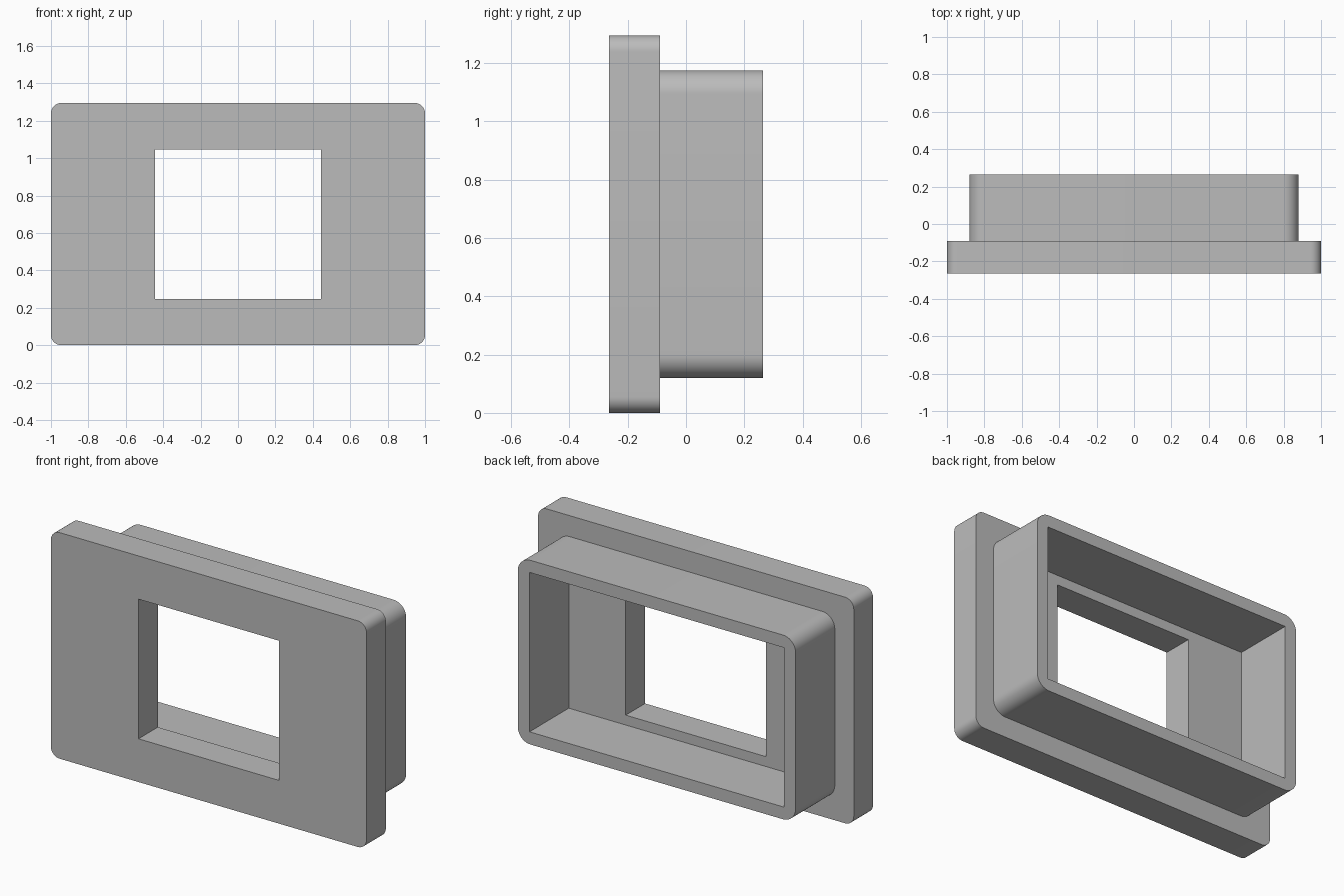
import bpy, bmesh
from math import cos, sin, pi, radians

cube = bpy.data.objects.get("Cube")
if cube:
    bpy.data.objects.remove(cube, do_unlink=True)

MID_Z = 0.6475
SEGMENTS = 12  # per rounded corner, even
CORNERS = ((1, 1), (-1, 1), (-1, -1), (1, -1))

grey = bpy.data.materials.new("plain grey")
grey.use_nodes = True
colour = (0.5, 0.5, 0.5, 1)
grey.diffuse_color = colour
grey.node_tree.nodes["Principled BSDF"].inputs["Base Color"].default_value = colour


def frame(name, half_x, half_z, radius, hole_x, hole_z, y_front, y_back):
    """Rounded rectangular slab with a sharp-cornered rectangular hole."""
    bm = bmesh.new()
    half = SEGMENTS // 2
    layers = []
    for y in (y_front, y_back):
        arcs, hole = [], []
        for i, (sx, sz) in enumerate(CORNERS):
            cx, cz = sx * (half_x - radius), sz * (half_z - radius)
            angles = [pi / 2 * (i + k / SEGMENTS) for k in range(SEGMENTS + 1)]
            arcs.append([bm.verts.new((cx + radius * cos(a), y, MID_Z + cz + radius * sin(a)))
                         for a in angles])
            hole.append(bm.verts.new((sx * hole_x, y, MID_Z + sz * hole_z)))
        layers.append((arcs, hole))
        # Flat face, split into one piece per side
        for i in range(4):
            j = (i + 1) % 4
            bm.faces.new(arcs[i][half:] + arcs[j][:half + 1] + [hole[j], hole[i]])
    # Outer and inner walls
    loops = [(sum(arcs, []), hole) for arcs, hole in layers]
    for front, back in zip(*loops):
        for i in range(len(front)):
            j = (i + 1) % len(front)
            bm.faces.new((front[i], front[j], back[j], back[i]))
    bmesh.ops.recalc_face_normals(bm, faces=bm.faces)
    mesh = bpy.data.meshes.new(name)
    bm.to_mesh(mesh)
    bm.free()
    mesh.materials.append(grey)
    obj = bpy.data.objects.new(name, mesh)
    bpy.context.collection.objects.link(obj)
    bpy.ops.object.select_all(action='DESELECT')
    obj.select_set(True)
    bpy.context.view_layer.objects.active = obj
    bpy.ops.object.shade_smooth_by_angle(angle=radians(30))
    return obj


# Front plate with window, and the hollow sleeve behind it
frame("front_plate", 1.0, MID_Z, 0.055, 0.445, 0.4, -0.265, -0.09)
frame("rear_sleeve", 0.88, 0.5275, 0.08, 0.806, 0.4565, -0.09, 0.265)
